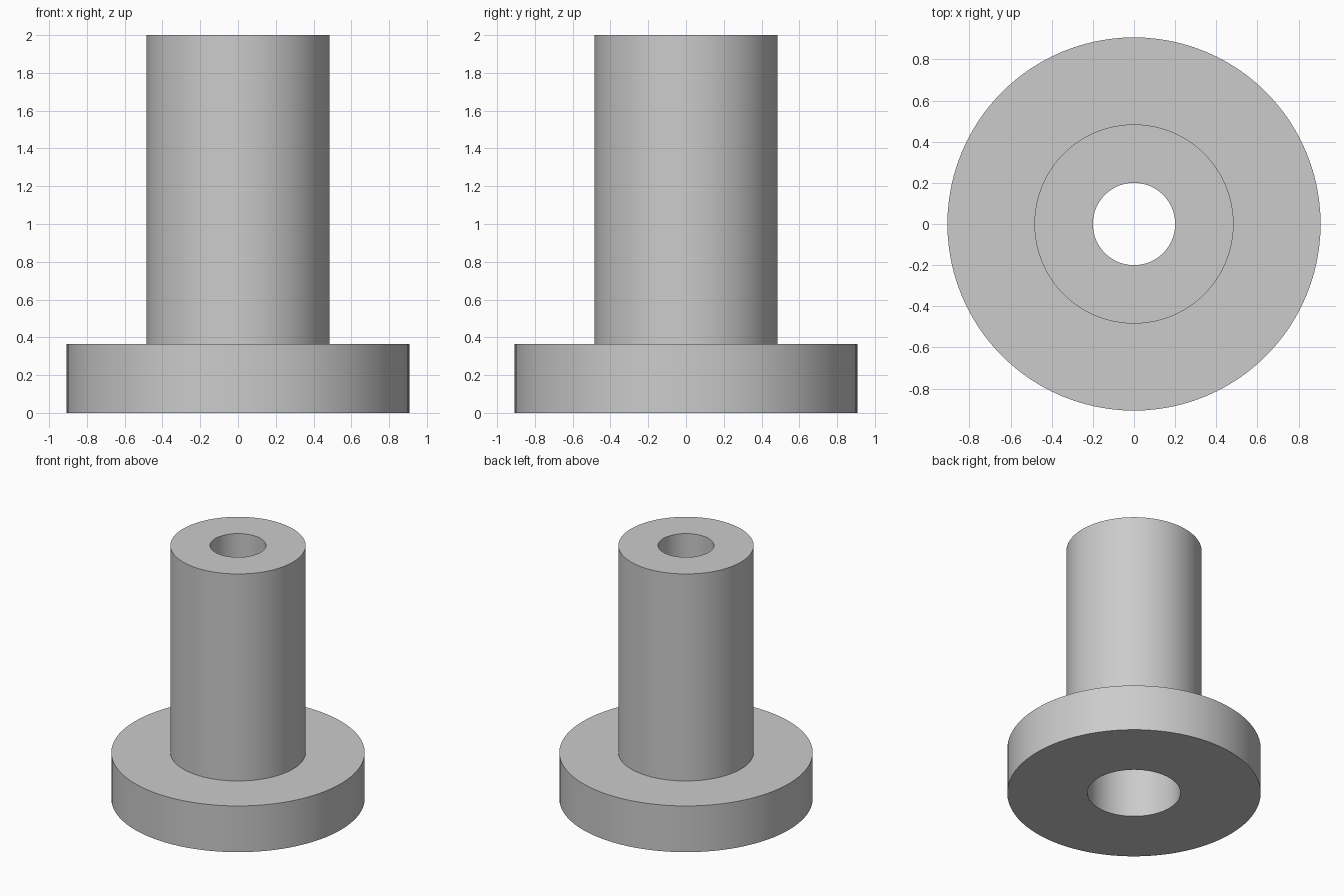
import bpy
import bmesh
import math
from mathutils import Vector

cube = bpy.data.objects.get("Cube")
if cube:
    bpy.data.objects.remove(cube, do_unlink=True)

# Dimensions
FLANGE_R, FLANGE_H = 0.907, 0.365
TUBE_R, TOTAL_H = 0.484, 2.0
HOLE_R, BORE_R = 0.2, 0.333
BORE_DEPTH = TOTAL_H - FLANGE_H
SEGMENTS = 96

# Grey material
grey = bpy.data.materials.new("plain_grey")
grey.use_nodes = True
colour = (0.6, 0.6, 0.6, 1.0)
grey.diffuse_color = colour
grey.node_tree.nodes["Principled BSDF"].inputs["Base Color"].default_value = colour


def lathe(name, profile, material):
    """Revolve a closed (radius, height) outline around the z axis."""
    bm = bmesh.new()
    verts = [bm.verts.new((r, 0, z)) for r, z in profile]
    edges = [bm.edges.new((v, verts[(i + 1) % len(verts)]))
             for i, v in enumerate(verts)]
    bmesh.ops.spin(bm, geom=verts + edges, cent=Vector(), axis=(0, 0, 1),
                   angle=math.tau, steps=SEGMENTS, use_merge=True)
    bmesh.ops.remove_doubles(bm, verts=bm.verts[:], dist=1e-5)
    bmesh.ops.recalc_face_normals(bm, faces=bm.faces[:])
    mesh = bpy.data.meshes.new(name)
    bm.to_mesh(mesh)
    bm.free()
    mesh.materials.append(material)
    obj = bpy.data.objects.new(name, mesh)
    bpy.context.collection.objects.link(obj)
    return obj


# Flanged sleeve with a through hole and a wider bore from below
sleeve = lathe("flanged_sleeve", [
    (BORE_R, 0), (FLANGE_R, 0), (FLANGE_R, FLANGE_H), (TUBE_R, FLANGE_H),
    (TUBE_R, TOTAL_H), (HOLE_R, TOTAL_H), (HOLE_R, BORE_DEPTH),
    (BORE_R, BORE_DEPTH),
], grey)

# Smooth walls, crisp rims
bpy.ops.object.select_all(action="DESELECT")
sleeve.select_set(True)
bpy.context.view_layer.objects.active = sleeve
bpy.ops.object.shade_smooth_by_angle(angle=math.radians(30))
